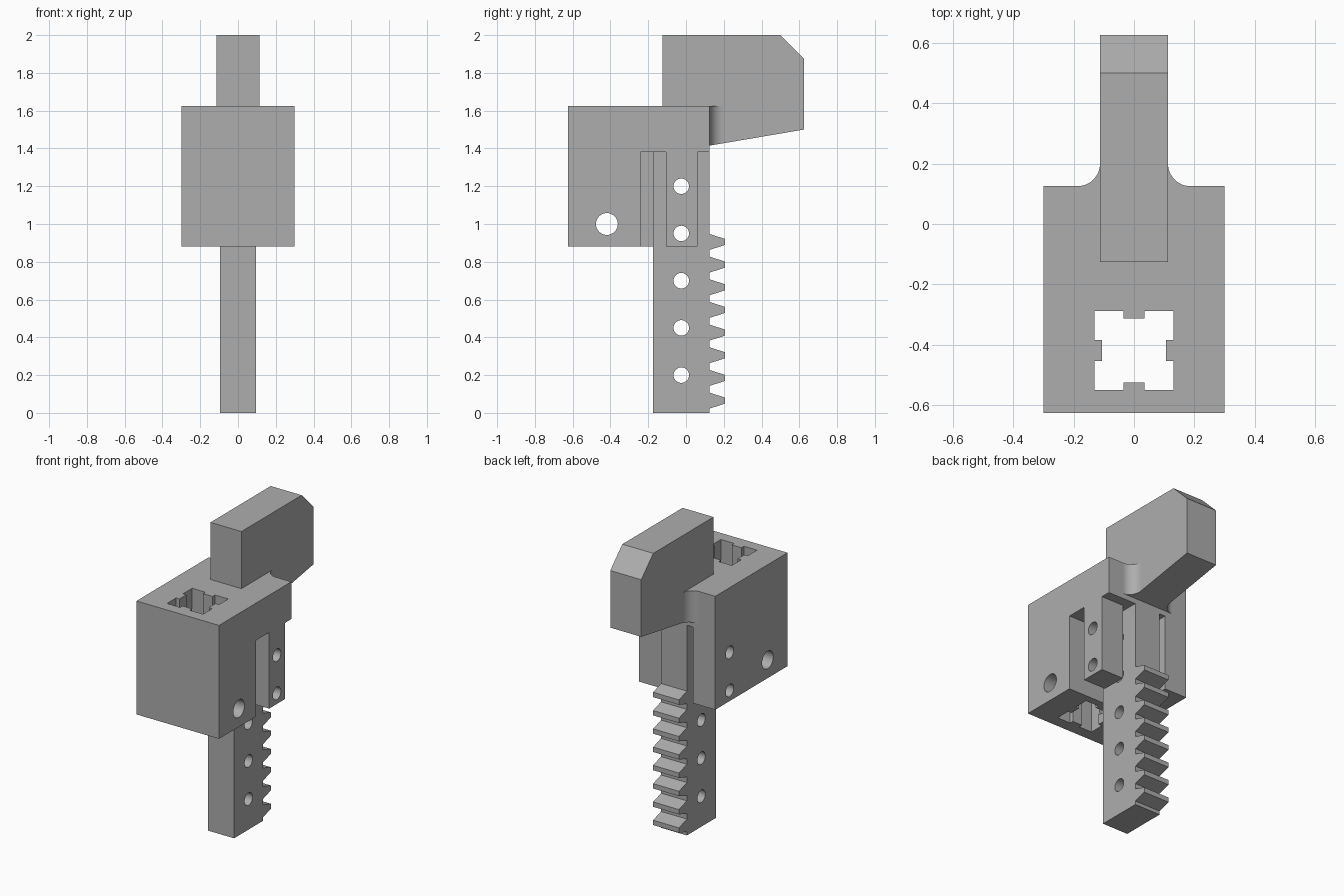
import bpy, bmesh, math
from mathutils import Vector

cube = bpy.data.objects.get("Cube")
if cube:
    bpy.data.objects.remove(cube, do_unlink=True)

grey = bpy.data.materials.new("plain grey")
grey.use_nodes = True
colour = (0.42, 0.42, 0.42, 1)
grey.diffuse_color = colour
grey.node_tree.nodes["Principled BSDF"].inputs["Base Color"].default_value = colour


def prism(name, outline, axis, low, high):
    """Extrude an outline: (y, z) pairs along x, or (x, y) pairs along z."""
    place = (lambda a, b, d: (d, a, b)) if axis == "x" else (lambda a, b, d: (a, b, d))
    bm = bmesh.new()
    face = bm.faces.new([bm.verts.new(place(a, b, low)) for a, b in outline])
    out = bmesh.ops.extrude_face_region(bm, geom=[face])
    moved = [v for v in out["geom"] if isinstance(v, bmesh.types.BMVert)]
    bmesh.ops.translate(bm, verts=moved, vec=Vector(place(0, 0, high - low)))
    bmesh.ops.recalc_face_normals(bm, faces=bm.faces)
    mesh = bpy.data.meshes.new(name)
    bm.to_mesh(mesh)
    bm.free()
    mesh.materials.append(grey)
    obj = bpy.data.objects.new(name, mesh)
    bpy.context.collection.objects.link(obj)
    return obj


def rect(a0, a1, b0, b1):
    return [(a0, b0), (a1, b0), (a1, b1), (a0, b1)]


def arc(cx, cy, r, start, end, steps):
    angles = [math.radians(start + (end - start) * i / steps) for i in range(steps + 1)]
    return [(cx + r * math.cos(t), cy + r * math.sin(t)) for t in angles]


def cut(target, cutter):
    mod = target.modifiers.new("cut", "BOOLEAN")
    mod.operation, mod.solver, mod.object = "DIFFERENCE", "EXACT", cutter
    bpy.context.view_layer.objects.active = target
    bpy.ops.object.modifier_apply(modifier=mod.name)
    bpy.data.objects.remove(cutter, do_unlink=True)


def drill(target, y, z, r):
    cut(target, prism("drill", arc(y, z, r, 0, 360, 32)[:-1], "x", -0.5, 0.5))


def smooth(obj):
    bpy.ops.object.select_all(action="DESELECT")
    obj.select_set(True)
    bpy.context.view_layer.objects.active = obj
    bpy.ops.object.shade_smooth_by_angle(angle=math.radians(30))


# Main block with a pocket around the rack that leaves one hanging lug
block = prism("block", rect(-0.3, 0.3, -0.625, 0.125), "z", 0.88, 1.625)
gap = 0.1375
pocket = [(-gap, -0.24), (0.4, -0.24), (0.4, -0.105), (gap, -0.105),
          (gap, 0.06), (0.4, 0.06), (0.4, 0.2), (-gap, 0.2)]
cut(block, prism("pocket", pocket, "z", 0.8, 1.38))

# Square shaft hole with a small key in the middle of each wall
wall, key, inner, shaft_y = 0.131, 0.035, 0.106, -0.419
side = [(wall, -wall), (wall, -key), (inner, -key), (inner, key), (wall, key)]
shaft = []
for turn in range(4):
    for x, y in side:
        for _ in range(turn):
            x, y = -y, x
        shaft.append((x, y + shaft_y))
cut(block, prism("shaft", shaft, "z", 0.8, 1.7))

# Toothed rack, fixed to the roof of the pocket
teeth, pitch, first, root, tip = 8, 0.12, 0.065, 0.125, 0.207
outline = [(-0.175, 1.38), (-0.175, 0), (root, 0)]
for i in range(teeth):
    z = first + i * pitch
    outline += [(root, z - 0.042), (tip, z - 0.016), (tip, z + 0.016), (root, z + 0.042)]
outline.append((root, 1.38))
rack = prism("rack", outline, "x", -0.094, 0.094)

# Cross holes
for i in range(5):
    z = 0.2 + 0.25 * i
    drill(rack, -0.025, z, 0.041)
    if z > 0.9:
        drill(block, -0.025, z, 0.041)
drill(block, shaft_y, 1.0, 0.058)

# Hook with a chamfered nose and a sloping underside
half, slope = 0.1125, 0.17
hook = prism("hook", [(-0.125, 1.625), (0.125, 1.625), (0.125, 1.415), (0.625, 1.5),
                      (0.625, 1.875), (0.5, 2), (-0.125, 2)], "x", -half, half)

# Concave fillets between the hook and the back of the block
r = 0.075
for name, s in (("left_fillet", 1), ("right_fillet", -1)):
    curve = [(s * x, y) for x, y in arc(half + r, 0.125 + r, r, 180, 270, 12)]
    fillet = prism(name, [(s * half, 0.125)] + curve, "z", 1.4, 1.625)
    for v in fillet.data.vertices:
        if v.co.z < 1.5:
            v.co.z = 1.415 + (v.co.y - 0.125) * slope
    smooth(fillet)

for part in (block, rack, hook):
    smooth(part)
